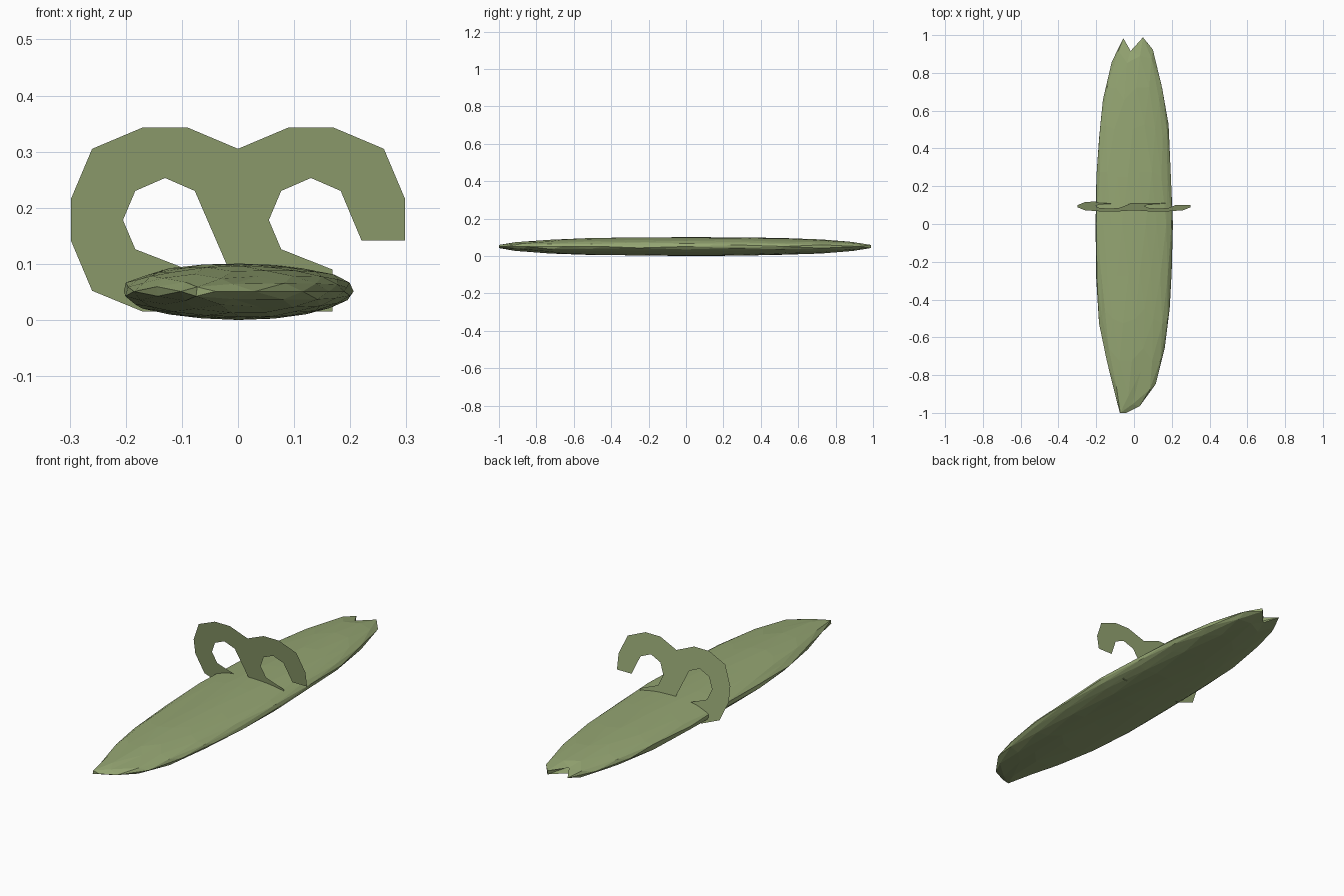
import bpy, bmesh, math, random
from mathutils import Matrix

if "Cube" in bpy.data.objects:
    bpy.data.objects.remove(bpy.data.objects["Cube"])

random.seed(4)
green = bpy.data.materials.new("green")
green.diffuse_color = (0.30, 0.38, 0.17, 1)
green.use_nodes = True
green.node_tree.nodes["Principled BSDF"].inputs["Base Color"].default_value = green.diffuse_color


def add_object(name, bm):
    mesh = bpy.data.meshes.new(name)
    bm.to_mesh(mesh)
    bm.free()
    ob = bpy.data.objects.new(name, mesh)
    mesh.materials.append(green)
    bpy.context.collection.objects.link(ob)
    return ob


def lerp_profile(pts, x):
    if x <= pts[0][0]:
        return pts[0][1]
    for (x0, a), (x1, b) in zip(pts, pts[1:]):
        if x <= x1:
            return a + (b - a) * (x - x0) / (x1 - x0)
    return pts[-1][1]


# Board: long flattened faceted ball with ragged, notched tips
back_tip = [(-0.15, 1.0), (-0.08, 1.03), (-0.03, 1.0), (0, 0.87), (0.03, 0.99), (0.07, 1.06), (0.15, 1.0)]
front_tip = [(-0.13, 0.96), (-0.09, 1.02), (-0.05, 1.05), (0.0, 0.98), (0.035, 0.87), (0.07, 0.97), (0.13, 1.0)]
bm = bmesh.new()
bmesh.ops.create_icosphere(bm, subdivisions=3, radius=1)
bmesh.ops.rotate(bm, verts=bm.verts, matrix=Matrix.Rotation(math.radians(90), 3, 'X'))
for v in bm.verts:
    x, y, z = v.co
    j = 1 + random.uniform(-0.025, 0.025)
    fuller = 1 + 0.12 * y * y
    px = 0.206 * x * j * fuller
    pz = 0.0505 * z * j * fuller
    blend = min(1, max(0, (abs(y) - 0.72) / 0.2))
    tip = lerp_profile(back_tip if y > 0 else front_tip, px)
    py = y * (1 + (tip - 1) * blend)
    # the front tip leans to the left
    if y < -0.9:
        px -= 0.04 * (abs(y) - 0.9) / 0.1
        py *= 1 + 0.1 * (abs(y) - 0.9) / 0.1
    v.co = (px, max(-1, min(1, py)), pz + 0.051)
low = min(v.co.z for v in bm.verts)
for v in bm.verts:
    v.co.z -= low
add_object("board", bm)

# Foot loop: thin leaning sheet cut as two joined open arches
hole = [(-0.053, 0.126), (-0.075, 0.178), (-0.053, 0.23), (0, 0.253), (0.053, 0.23)]
outer = [(0.298, 0.142), (0.298, 0.215), (0.26, 0.305), (0.17, 0.343), (0.09, 0.343), (0, 0.305),
         (-0.09, 0.343), (-0.17, 0.343), (-0.26, 0.305), (-0.298, 0.215), (-0.298, 0.142),
         (-0.26, 0.052), (-0.17, 0.015), (-0.09, 0.015), (-0.09, 0.09)]
left_hole = [(x - 0.13, z) for x, z in hole]
right_foot = [(0, 0.052), (0.09, 0.015), (0.168, 0.015), (0.168, 0.09)]
right_hole = [(x + 0.13, z) for x, z in hole]
outline = outer + left_hole + right_foot + right_hole + [(0.22, 0.142)]
bm = bmesh.new()
face = bm.faces.new([bm.verts.new((x, 0.122 - 0.17 * (z - 0.015), z)) for x, z in outline])
bmesh.ops.triangulate(bm, faces=[face])
add_object("foot_loop", bm)
